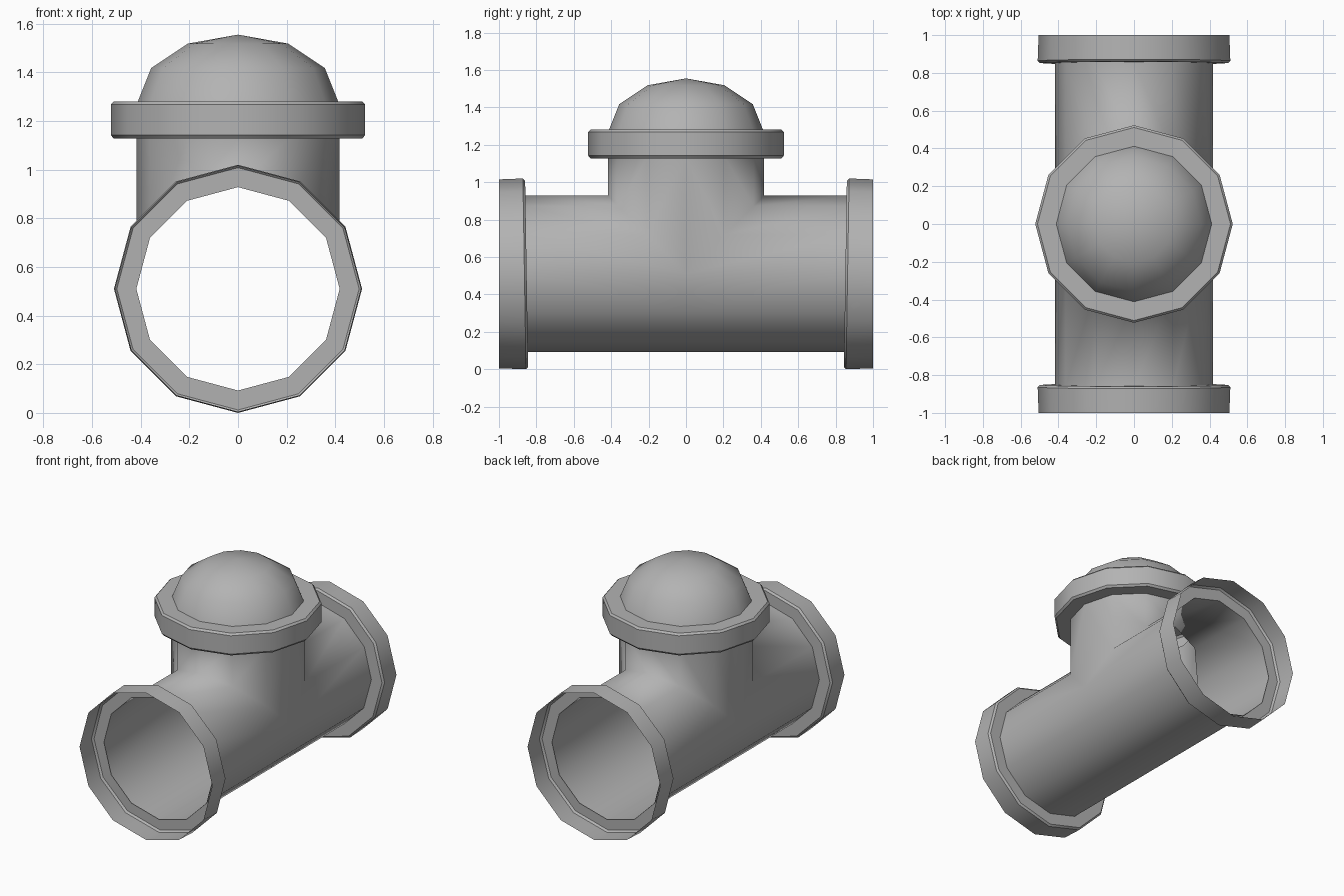
import bpy, bmesh, math
from mathutils import Vector

if "Cube" in bpy.data.objects:
    bpy.data.objects.remove(bpy.data.objects["Cube"])

N = 12          # sides of every round part
R = 0.418       # pipe radius
CZ = 0.51       # height of the main pipe axis

grey = bpy.data.materials.new("dark_grey")
grey.diffuse_color = (0.45, 0.45, 0.45, 1)
grey.use_nodes = True
grey.node_tree.nodes["Principled BSDF"].inputs["Base Color"].default_value = grey.diffuse_color


def finish(name, bm, angle):
    bmesh.ops.remove_doubles(bm, verts=bm.verts, dist=0.0005)
    bmesh.ops.recalc_face_normals(bm, faces=bm.faces)
    me = bpy.data.meshes.new(name)
    bm.to_mesh(me)
    bm.free()
    me.materials.append(grey)
    ob = bpy.data.objects.new(name, me)
    bpy.context.collection.objects.link(ob)
    bpy.ops.object.select_all(action='DESELECT')
    ob.select_set(True)
    bpy.context.view_layer.objects.active = ob
    bpy.ops.object.shade_smooth_by_angle(angle=math.radians(angle))
    return ob


def bridge(bm, a, b, wrap=True):
    for i in range(len(a) if wrap else len(a) - 1):
        j = (i + 1) % len(a)
        pts = [a[i], a[j], b[j], b[i]]
        pts = [p for k, p in enumerate(pts) if (p - pts[k - 1]).length > 1e-4]
        if len(pts) > 2:
            bm.faces.new([bm.verts.new(p) for p in pts])


def lathe(name, profile, place, closed=False, angle=36):
    """Revolve (radius, height) points; place maps x, y, h to the model frame."""
    bm = bmesh.new()
    turns = [2 * math.pi * k / N for k in range(N)]
    rings = [[Vector(place(r * math.sin(t), r * math.cos(t), h)) for t in turns]
             for r, h in profile]
    if closed:
        rings.append(rings[0])
    for a, b in zip(rings, rings[1:]):
        bridge(bm, a, b)
    return finish(name, bm, angle)


# Tee body: main pipe and branch of equal radius meeting at a mitre, open inside
bm = bmesh.new()
turns = [2 * math.pi * k / N for k in range(N)]
half = [math.radians(-90 + 30 * k) for k in range(7)]
for s in (-1, 1):
    end = [Vector((R * math.sin(t), s * 0.86, CZ + R * math.cos(t))) for t in turns]
    mitre = [Vector((R * math.sin(t), s * R * max(0, math.cos(t)), CZ + R * math.cos(t)))
             for t in turns]
    bridge(bm, end, mitre)
    seam = [Vector((R * math.sin(t), s * R * math.cos(t), CZ + R * math.cos(t))) for t in half]
    top = [Vector((v.x, v.y, 1.13)) for v in seam]
    bridge(bm, seam, top, wrap=False)
finish("tee_pipe", bm, 180)

# End flanges: open sockets with a chamfered inner shoulder and a slight lean
for s, label in ((-1, "front"), (1, "back")):
    def place(x, z, h, s=s):
        lean = 0.016 * z if h < 0.95 else 0
        return (x, s * (h + lean), CZ + z)
    lathe(label + "_flange",
          [(0.505, 1.0), (0.51, 0.864), (0.498, 0.852), (R, 0.852)], place)

# Collar around the branch
upright = lambda x, y, h: (x, y, h)
lathe("cap_collar",
      [(R, 1.128), (0.511, 1.128), (0.523, 1.142), (0.523, 1.268),
       (0.511, 1.281), (0.41, 1.281)], upright)

# Domed cap
lathe("cap_dome",
      [(0.412 * math.cos(math.radians(a)), 1.28 + 0.275 * math.sin(math.radians(a)))
       for a in (0, 30, 60, 90)], upright)
